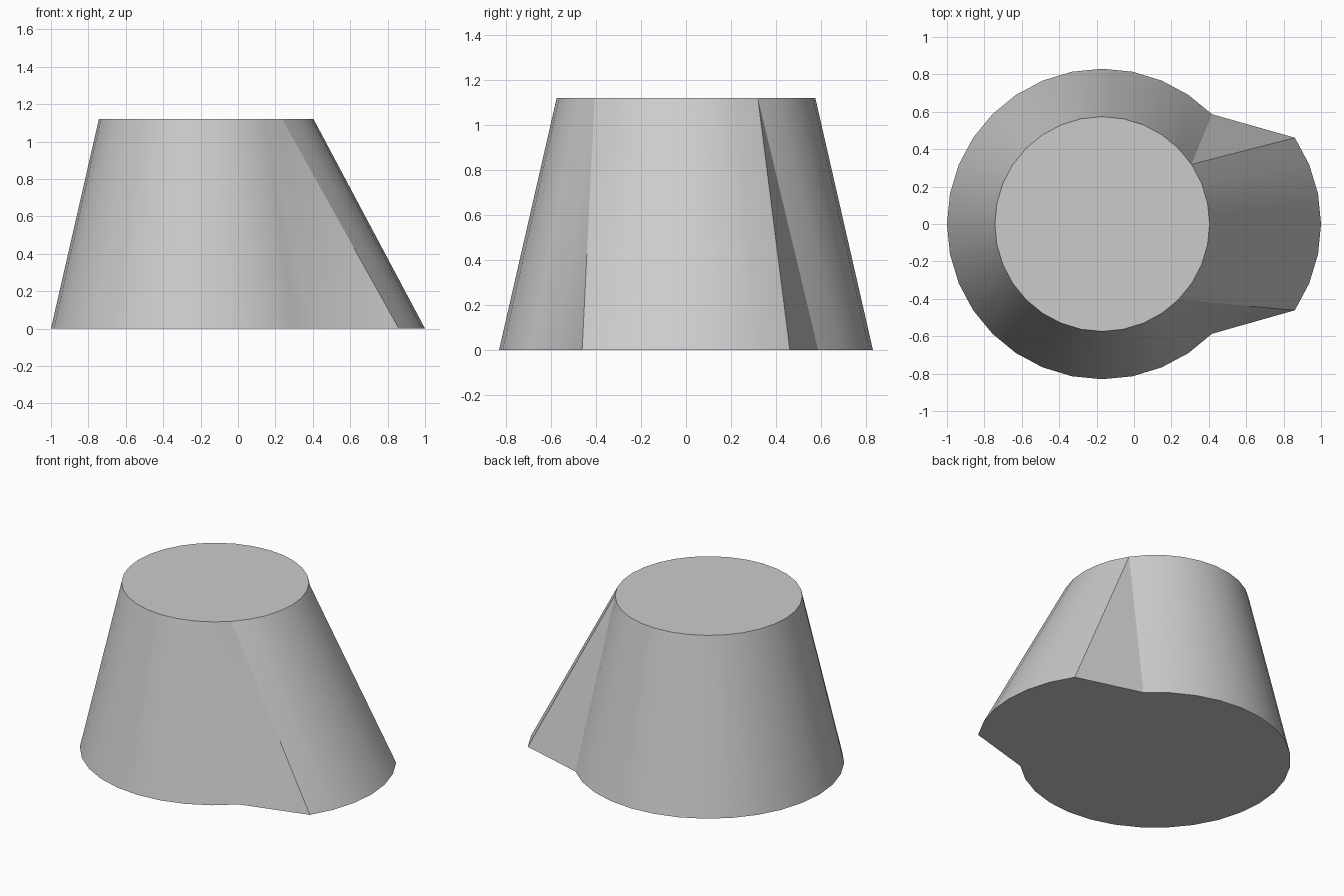
import bpy
import bmesh
from math import cos, sin, tau, radians

SIDES = 32
OFFSET, BASE_R, TOP_R, HEIGHT = 0.17, 0.83, 0.574, 1.12
LIP = 3  # segments on each side of +x that are pushed outward

cube = bpy.data.objects.get("Cube")
if cube:
    bpy.data.objects.remove(cube)

# Plain grey surface
grey = bpy.data.materials.new("plain_grey")
grey.use_nodes = True
colour = (0.6, 0.6, 0.6, 1)
grey.diffuse_color = colour
grey.node_tree.nodes["Principled BSDF"].inputs["Base Color"].default_value = colour


def ring(bm, radius, z, lip=False):
    """Circle of vertices; the lip segments slide out along +x."""
    verts = []
    for i in range(SIDES):
        a = tau * i / SIDES
        pushed = lip and min(i, SIDES - i) <= LIP
        x = radius * cos(a) + (OFFSET if pushed else -OFFSET)
        verts.append(bm.verts.new((x, radius * sin(a), z)))
    return verts


# Tapered body: round top lofted to a base with a spout-like lip
bm = bmesh.new()
base = ring(bm, BASE_R, 0, lip=True)
top = ring(bm, TOP_R, HEIGHT)
for i in range(SIDES):
    j = (i + 1) % SIDES
    bm.faces.new((base[i], base[j], top[i]))
    bm.faces.new((base[j], top[j], top[i]))
bm.faces.new(top)
bm.faces.new(base[::-1])

mesh = bpy.data.meshes.new("tapered_body")
bm.to_mesh(mesh)
bm.free()
mesh.materials.append(grey)
body = bpy.data.objects.new("tapered_body", mesh)
bpy.context.collection.objects.link(body)

# Smooth wall, crisp rims and lip edges
bpy.ops.object.select_all(action="DESELECT")
body.select_set(True)
bpy.context.view_layer.objects.active = body
bpy.ops.object.shade_smooth_by_angle(angle=radians(30))
